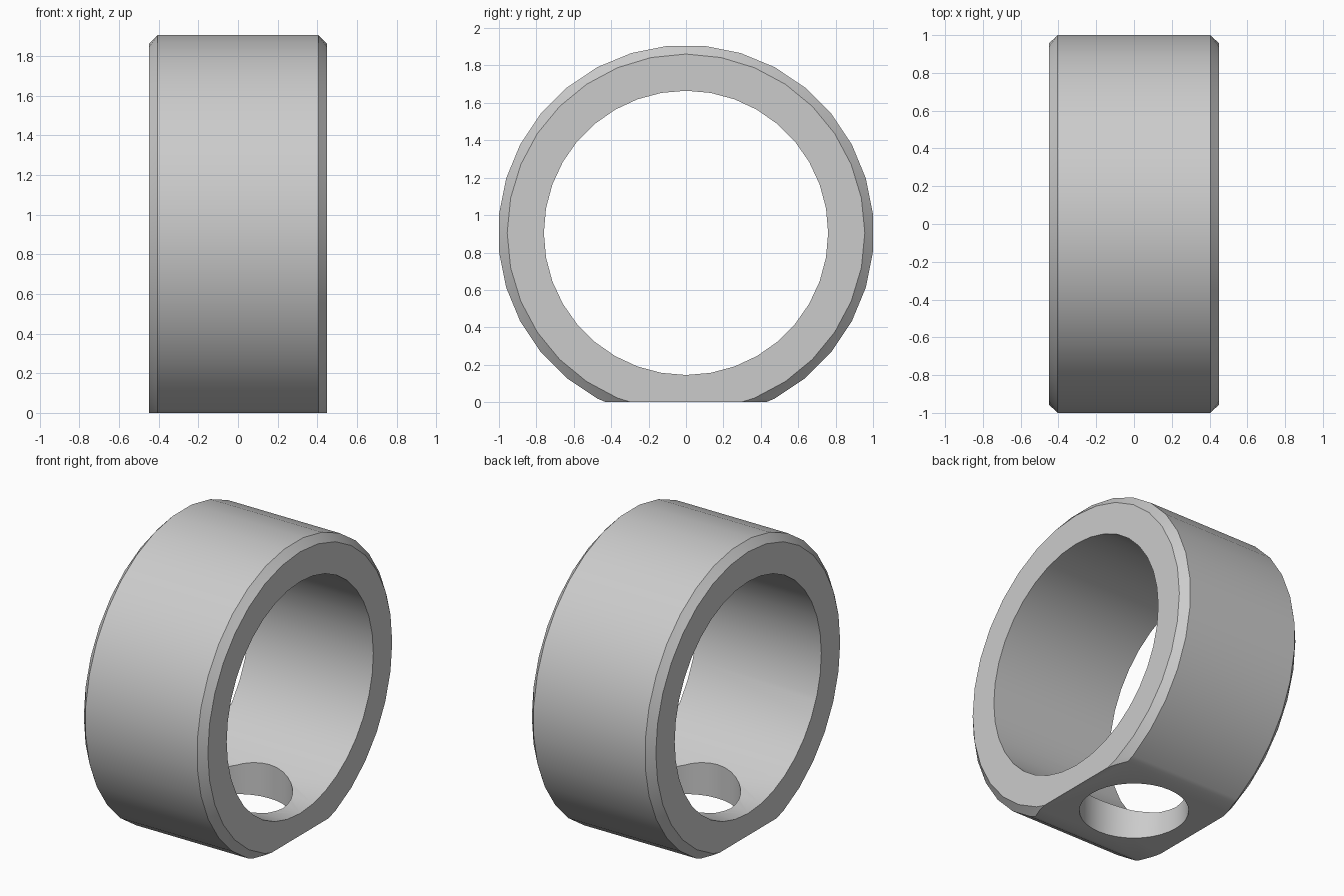
import bpy, bmesh, math

if "Cube" in bpy.data.objects:
    bpy.data.objects.remove(bpy.data.objects["Cube"])

CZ = 0.905      # height of the ring axis
N = 32          # sides of the outer wall


def ring(bm, x, radius, offset):
    step = 2 * math.pi / N
    return [bm.verts.new((x, radius * math.cos((i + offset) * step),
                          CZ + radius * math.sin((i + offset) * step)))
            for i in range(N)]


# Outer body: drum along x with chamfered rims
bm = bmesh.new()
R = 1 / math.cos(math.pi / N)
left_rim, left = ring(bm, -0.45, 0.956, 0), ring(bm, -0.405, R, 0.5)
right, right_rim = ring(bm, 0.405, R, 0.5), ring(bm, 0.45, 0.956, 0)
for i in range(N):
    j = (i + 1) % N
    bm.faces.new((left[i], left[j], right[j], right[i]))
    for rim, wall in ((left_rim, left), (right_rim, right)):
        bm.faces.new((rim[i], rim[j], wall[i]))
        bm.faces.new((wall[i], rim[j], wall[j]))
bm.faces.new(left_rim)
bm.faces.new(right_rim)
bmesh.ops.recalc_face_normals(bm, faces=bm.faces)

# Flat foot at z = 0
cut = bmesh.ops.bisect_plane(bm, geom=bm.verts[:] + bm.edges[:] + bm.faces[:],
                             plane_co=(0, 0, 0), plane_no=(0, 0, 1), clear_inner=True)
edges = [e for e in cut['geom_cut'] if isinstance(e, bmesh.types.BMEdge)]
bmesh.ops.contextual_create(bm, geom=edges)
bmesh.ops.recalc_face_normals(bm, faces=bm.faces)
mesh = bpy.data.meshes.new("collar_ring")
bm.to_mesh(mesh)
bm.free()
collar = bpy.data.objects.new("collar_ring", mesh)
bpy.context.collection.objects.link(collar)


def drill(radius, depth, location, rotation):
    bpy.ops.mesh.primitive_cylinder_add(vertices=36, radius=radius, depth=depth,
                                        location=location, rotation=rotation)
    cutter = bpy.context.object
    cutter.hide_render = True
    mod = collar.modifiers.new("drill", 'BOOLEAN')
    mod.operation, mod.solver, mod.object = 'DIFFERENCE', 'EXACT', cutter
    bpy.ops.object.select_all(action='DESELECT')
    bpy.context.view_layer.objects.active = collar
    collar.select_set(True)
    bpy.ops.object.modifier_apply(modifier=mod.name)
    bpy.data.objects.remove(cutter)


# Main bore along x, then the vertical hole through the foot
drill(0.76, 2, (0, 0, CZ), (0, math.pi / 2, 0))
drill(0.325, 1, (0, 0, 0.1), (0, 0, 0))

bpy.ops.object.shade_smooth_by_angle(angle=math.radians(25))
